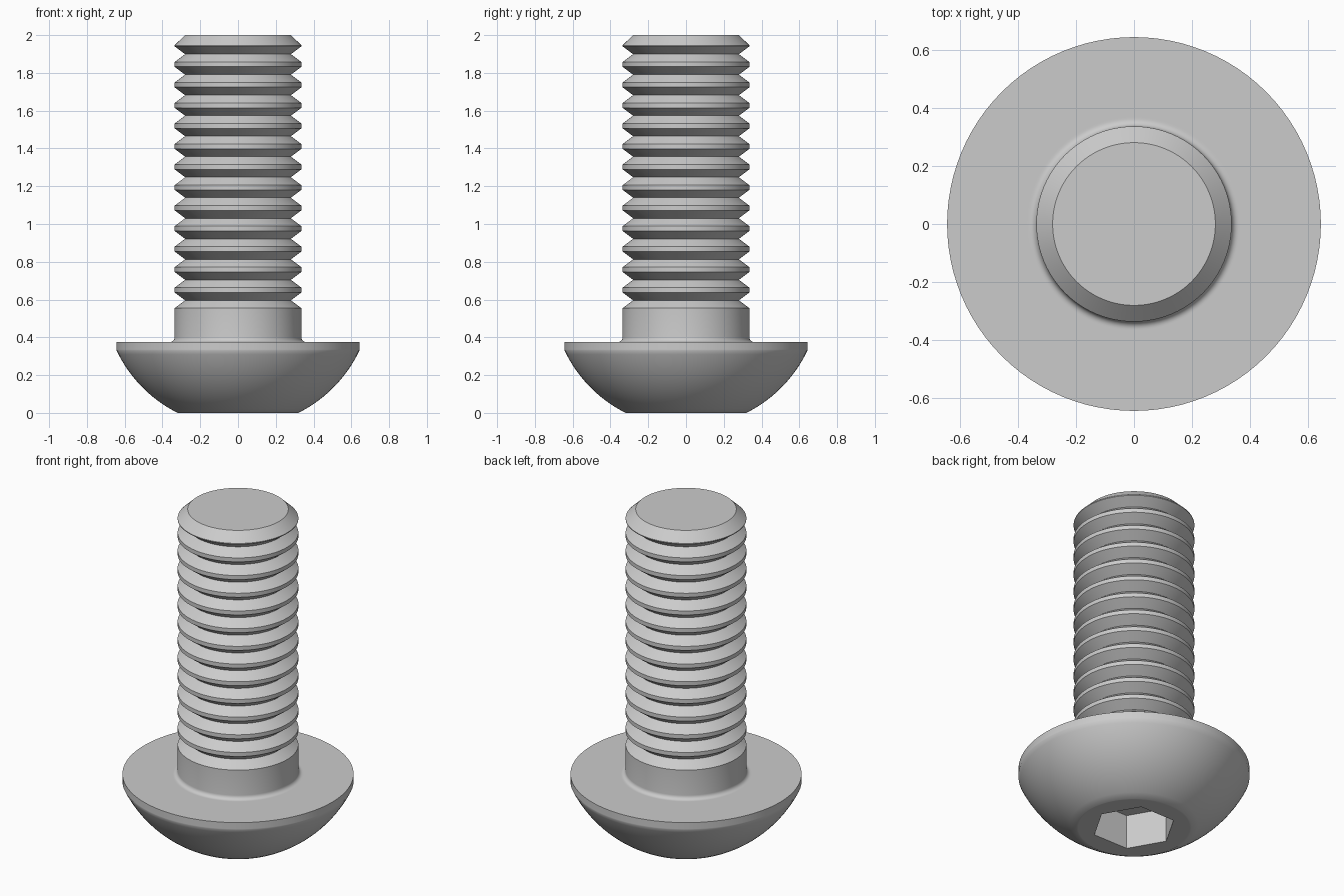
import bpy
import bmesh
from math import sin, cos, pi, radians, sqrt

cube = bpy.data.objects.get("Cube")
if cube:
    bpy.data.objects.remove(cube, do_unlink=True)

SEGMENTS = 96
HEAD_R, RIM_LOW, HEAD_TOP, FLAT_R = 0.643, 0.33, 0.375, 0.32
SHANK_R, ROOT_R = 0.336, 0.28
FIRST_GROOVE, PITCH, HALF_GROOVE, GROOVES = 0.596, 0.1086, 0.042, 13
SOCKET_R, SOCKET_DEPTH = 0.234, 0.21
FILLET = 0.025


def circle(radius):
    return lambda angle: radius


def hexagon(radius):
    return lambda angle: radius * cos(pi / 6) / cos(angle % (pi / 3) - pi / 6)


def lathe(name, profile, material):
    """Skin stacked rings, each given as (radius function, height), and cap both ends."""
    bm = bmesh.new()
    angles = [2 * pi * i / SEGMENTS for i in range(SEGMENTS)]
    rings = [[bm.verts.new((r(a) * cos(a), r(a) * sin(a), z)) for a in angles]
             for r, z in profile]
    for low, high in zip(rings, rings[1:]):
        for i in range(SEGMENTS):
            j = (i + 1) % SEGMENTS
            bm.faces.new((low[i], low[j], high[j], high[i]))
    bm.faces.new(rings[0][::-1])
    bm.faces.new(rings[-1])
    bmesh.ops.recalc_face_normals(bm, faces=bm.faces)
    mesh = bpy.data.meshes.new(name)
    bm.to_mesh(mesh)
    bm.free()
    mesh.shade_smooth()
    mesh.set_sharp_from_angle(angle=radians(30))
    mesh.materials.append(material)
    obj = bpy.data.objects.new(name, mesh)
    bpy.context.collection.objects.link(obj)
    return obj


steel = bpy.data.materials.new("light_grey_steel")
steel.use_nodes = True
steel.diffuse_color = (0.6, 0.6, 0.6, 1)
steel.node_tree.nodes["Principled BSDF"].inputs["Base Color"].default_value = (0.6, 0.6, 0.6, 1)

# Hexagonal socket, from its floor down to the flat of the head
profile = [(hexagon(SOCKET_R), SOCKET_DEPTH), (hexagon(SOCKET_R), 0),
           (circle(FLAT_R - 0.01), 0)]

# Domed head: a spherical arc from the flat to the rim
centre = (HEAD_R**2 - FLAT_R**2 + RIM_LOW**2) / (2 * RIM_LOW)
sphere = sqrt(FLAT_R**2 + centre**2)
for i in range(17):
    z = RIM_LOW * i / 16
    profile.append((circle(sqrt(sphere**2 - (centre - z)**2)), z))

# Rim, flat shoulder and fillet into the shank
profile += [(circle(HEAD_R), RIM_LOW + 0.006), (circle(HEAD_R), HEAD_TOP),
            (circle(SHANK_R + FILLET + 0.006), HEAD_TOP)]
for i in range(7):
    a = pi / 2 * i / 6
    profile.append((circle(SHANK_R + FILLET * (1 - sin(a))),
                    HEAD_TOP + FILLET * (1 - cos(a))))

# Thread: evenly spaced V grooves
for i in range(GROOVES):
    z = FIRST_GROOVE + PITCH * i
    profile += [(circle(SHANK_R), z - HALF_GROOVE), (circle(ROOT_R), z),
                (circle(SHANK_R), z + HALF_GROOVE)]

# Chamfered tip
profile += [(circle(SHANK_R), 1.946), (circle(ROOT_R), 2)]

lathe("button_head_screw", profile, steel)
